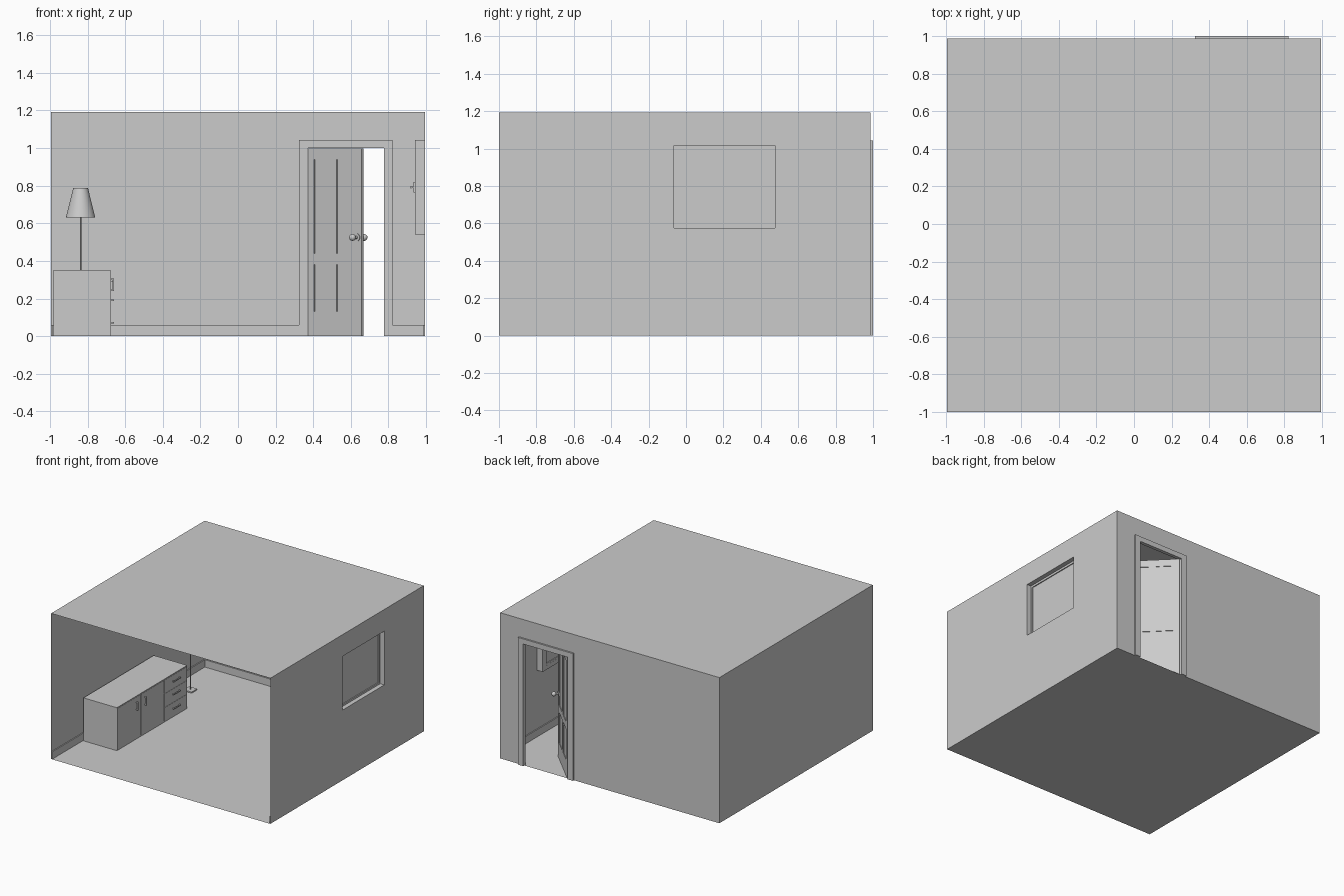
import bpy, bmesh, math
from mathutils import Matrix, Vector

if "Cube" in bpy.data.objects:
    bpy.data.objects.remove(bpy.data.objects["Cube"])

W, YB, H = 0.993, 0.986, 1.193   # half width, back wall, ceiling
FRONT = -1.0


def finish(name, bm, matrix=None, smooth=False):
    me = bpy.data.meshes.new(name)
    bm.to_mesh(me)
    bm.free()
    ob = bpy.data.objects.new(name, me)
    bpy.context.collection.objects.link(ob)
    if matrix:
        ob.matrix_world = matrix
    if smooth:
        bpy.context.view_layer.objects.active = ob
        ob.select_set(True)
        bpy.ops.object.shade_smooth_by_angle()
        ob.select_set(False)
    return ob


def boxes(name, spans, matrix=None):
    """Each span is (x0, x1, y0, y1, z0, z1)."""
    bm = bmesh.new()
    for x0, x1, y0, y1, z0, z1 in spans:
        m = Matrix.Translation(((x0 + x1) / 2, (y0 + y1) / 2, (z0 + z1) / 2))
        m = m @ Matrix.Diagonal((x1 - x0, y1 - y0, z1 - z0, 1))
        bmesh.ops.create_cube(bm, size=1, matrix=m)
    return finish(name, bm, matrix)


def sheet(name, *polys):
    bm = bmesh.new()
    for p in polys:
        bm.faces.new([bm.verts.new(v) for v in p])
    return finish(name, bm)


def cone(name, r1, r2, depth, loc, axis=(0, 0, 1), caps=True, seg=32, matrix=None):
    bm = bmesh.new()
    m = Matrix.Translation(loc) @ Vector((0, 0, 1)).rotation_difference(Vector(axis)).to_matrix().to_4x4()
    bmesh.ops.create_cone(bm, cap_ends=caps, segments=seg, radius1=r1, radius2=r2, depth=depth, matrix=m)
    return finish(name, bm, matrix, True)


def ring_x(x0, x1, outer, inner):
    """Four bars of a rectangular frame lying in the yz plane."""
    a, b, c, d = outer
    e, f, g, h = inner
    return [(x0, x1, a, e, c, d), (x0, x1, f, b, c, d), (x0, x1, e, f, c, g), (x0, x1, e, f, h, d)]


# Room shell: single sheets, open at the front
sheet("floor", [(-W, FRONT, 0), (W, FRONT, 0), (W, YB, 0), (-W, YB, 0)])
sheet("ceiling", [(-W, FRONT, H), (W, FRONT, H), (W, YB, H), (-W, YB, H)])
sheet("left_wall", [(-W, FRONT, 0), (-W, YB, 0), (-W, YB, H), (-W, FRONT, H)])

# Back wall with doorway
DX0, DX1, DH = 0.372, 0.775, 1.0
sheet("back_wall", *[[(x0, YB, z0), (x1, YB, z0), (x1, YB, H), (x0, YB, H)]
                     for x0, x1, z0 in ((-W, DX0, 0), (DX0, DX1, DH), (DX1, W, 0))])

# Right wall with window hole
hole = (-0.065, 0.475, 0.575, 1.015)
ya, yb, za, zb = hole
sheet("right_wall", *[[(W, y0, z0), (W, y1, z0), (W, y1, z1), (W, y0, z1)]
                      for y0, y1, z0, z1 in ((FRONT, ya, 0, H), (yb, YB, 0, H),
                                             (ya, yb, 0, za), (ya, yb, zb, H))])

# Skirting boards
T, S = 0.008, 0.06
boxes("skirting", [(-W, -W + T, FRONT, YB, 0, S), (W - T, W, FRONT, YB, 0, S),
                   (-W, 0.325, YB - T, YB, 0, S), (0.822, W, YB - T, YB, 0, S)])

# Door frame
boxes("door_frame", [(0.325, DX0, 0.972, 1.0, 0, 1.042), (DX1, 0.822, 0.972, 1.0, 0, 1.042),
                     (DX0, DX1, 0.972, 1.0, DH, 1.042)])

# Half-open door leaf with recessed panels, built flat then turned on its hinge
hinge = Matrix.Translation((0.373, 0.978, 0)) @ Matrix.Rotation(-math.pi / 4, 4, 'Z')
t = 0.015
bars = [(0, 0.045, 0, t, 0, 0.998), (0.345, 0.4, 0, t, 0, 0.998)]
bars += [(0.045, 0.345, 0, t, a, b) for a, b in ((0, 0.13), (0.38, 0.44), (0.94, 0.998))]
bars += [(0.178, 0.215, 0, t, a, b) for a, b in ((0.13, 0.38), (0.44, 0.94))]
bars += [(0.045, 0.345, 0.005, 0.010, a, b) for a, b in ((0.13, 0.38), (0.44, 0.94))]
boxes("door_leaf", bars, hinge)
for side, y0, s in (("inner", 0, -1), ("outer", t, 1)):
    cone(side + "_knob_plate", 0.02, 0.02, 0.004, (0.37, y0 + s * 0.002, 0.525), (0, s, 0), matrix=hinge)
    cone(side + "_knob_stem", 0.007, 0.007, 0.03, (0.37, y0 + s * 0.015, 0.525), (0, s, 0), seg=16, matrix=hinge)
    bm = bmesh.new()
    bmesh.ops.create_uvsphere(bm, u_segments=24, v_segments=12, radius=0.018,
                              matrix=Matrix.Translation((0.37, y0 + s * 0.036, 0.525)))
    finish(side + "_knob", bm, hinge, True)

# Window: casing, sash, pane and latch
boxes("window_casing", ring_x(0.941, W, (-0.1, 0.51, 0.54, 1.042), hole))
boxes("window_sash", ring_x(0.942, 0.956, hole, (-0.05, 0.457, 0.59, 0.998)))
sheet("window_pane", [(0.948, ya, za), (0.948, yb, za), (0.948, yb, zb), (0.948, ya, zb)])
boxes("window_latch", [(0.934, 0.942, -0.065, -0.05, 0.765, 0.82),
                       (0.92, 0.936, -0.061, -0.053, 0.787, 0.797),
                       (0.916, 0.923, -0.061, 0.0, 0.785, 0.799)])

# Sideboard with two doors and three drawers
FX = -0.677
boxes("sideboard", [(-0.98, FX, -0.6, 0.31, 0.0, 0.352)])
boxes("sideboard_fronts",
      [(FX, FX + 0.002, a, b, 0.01, 0.345) for a, b in ((-0.597, -0.297), (-0.293, 0.005))] +
      [(FX, FX + 0.002, 0.01, 0.307, z, z + 0.108) for z in (0.01, 0.123, 0.236)])


def pull(name, y, z, half, upright):
    """Bow handle: grip and two posts."""
    g, x0, x1 = 0.004, FX, FX + 0.017
    spans = []
    for lo, hi, xs in ((-half, half, x1 - 0.007), (-half, -half + 2 * g, x0), (half - 2 * g, half, x0)):
        spans.append((xs, x1, y - g, y + g, z + lo, z + hi) if upright
                     else (xs, x1, y + lo, y + hi, z - g, z + g))
    boxes(name, spans)


for i, y in enumerate((-0.35, -0.24)):
    pull(f"cupboard_handle_{i}", y, 0.273, 0.034, True)
for i, z in enumerate((0.072, 0.19, 0.295)):
    pull(f"drawer_handle_{i}", 0.16, z, 0.045, False)

# Floor lamp behind the sideboard
LX, LY = -0.837, 0.58
boxes("lamp_base", [(LX - 0.036, LX + 0.036, LY - 0.036, LY + 0.036, 0, 0.01)])
cone("lamp_pole", 0.004, 0.004, 0.72, (LX, LY, 0.365), seg=12)
cone("lamp_shade", 0.078, 0.039, 0.157, (LX, LY, 0.71), caps=False)
